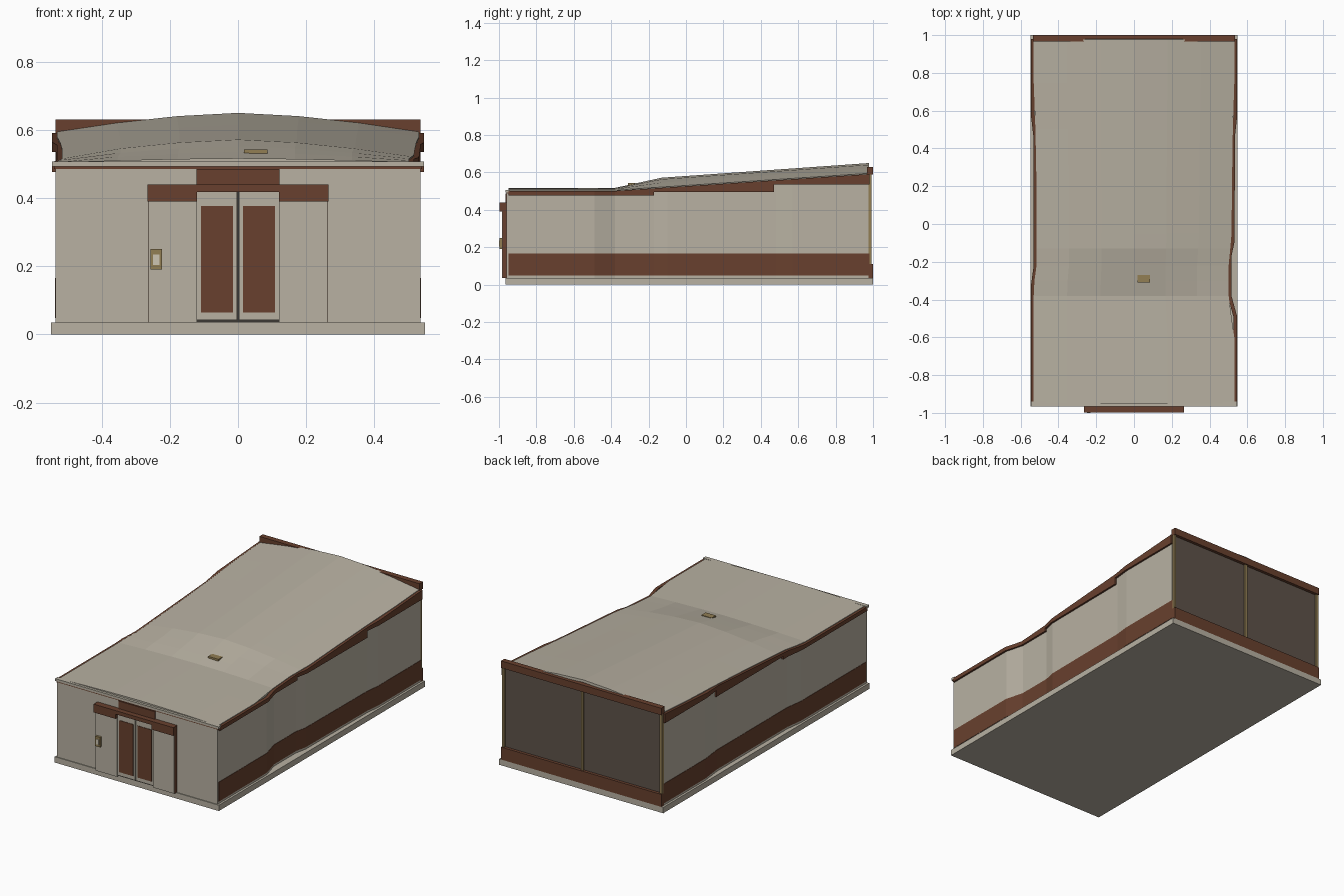
import bpy
import bmesh

cube = bpy.data.objects.get("Cube")
if cube:
    bpy.data.objects.remove(cube, do_unlink=True)


def material(name, rgb):
    linear = [((c / 255 + 0.055) / 1.055) ** 2.4 for c in rgb]
    m = bpy.data.materials.new(name)
    m.use_nodes = True
    m.diffuse_color = (*linear, 1)
    m.node_tree.nodes["Principled BSDF"].inputs["Base Color"].default_value = (*linear, 1)
    return m


BEIGE = material("beige render", (184, 177, 162))
BROWN = material("brown trim", (104, 64, 46))
GLASS = material("dark brown glass", (94, 83, 74))
TAN = material("tan metal", (146, 126, 84))
PALE = material("pale plate", (205, 197, 178))
DARK = material("dark gap", (60, 56, 52))


def finish(name, bm, mat):
    bmesh.ops.recalc_face_normals(bm, faces=bm.faces)
    mesh = bpy.data.meshes.new(name)
    bm.to_mesh(mesh)
    bm.free()
    mesh.materials.append(mat)
    obj = bpy.data.objects.new(name, mesh)
    bpy.context.collection.objects.link(obj)
    return obj


def box(name, mat, x, y, z):
    bm = bmesh.new()
    bmesh.ops.create_cube(bm, size=1)
    for v in bm.verts:
        v.co = [(r[0] + r[1]) / 2 + c * (r[1] - r[0]) for r, c in zip((x, y, z), v.co)]
    return finish(name, bm, mat)


def interp(table, t):
    """Straight-line lookup in a short profile."""
    if t <= table[0][0]:
        return table[0][1]
    for (a, p), (b, q) in zip(table, table[1:]):
        if t <= b:
            return p + (q - p) * (t - a) / (b - a)
    return table[-1][1]


# Plan outline of each side wall as (y, distance from centre line)
SIDES = {
    1: [(-0.95, 0.535), (-0.49, 0.535), (-0.38, 0.505), (-0.17, 0.505),
        (-0.1, 0.52), (0.48, 0.525), (0.57, 0.535), (0.98, 0.535)],
    -1: [(-0.95, 0.535), (-0.33, 0.535), (-0.22, 0.52), (0.45, 0.52),
         (0.58, 0.535), (0.98, 0.535)],
}
EAVE = [(-0.95, 0.505), (-0.38, 0.505), (0.98, 0.595)]
CROWN = [(-0.95, 0.012), (-0.38, 0.012), (-0.13, 0.05), (0.98, 0.055)]


def strip(name, mat, side, y0, y1, out, thick, low, high):
    """Solid strip that follows the wavy side outline."""
    ys = {y for y, _ in SIDES[side] + EAVE if y0 < y < y1} | {y0, y1}
    bm = bmesh.new()
    rings = []
    for y in sorted(ys):
        x = interp(SIDES[side], y) + out
        top = high(y)
        ring = [(x, low), (x, top), (x - thick, top), (x - thick, low)]
        rings.append([bm.verts.new((side * px, y, pz)) for px, pz in ring])
    for a, b in zip(rings, rings[1:]):
        for i in range(4):
            j = (i + 1) % 4
            bm.faces.new((a[i], a[j], b[j], b[i]))
    bm.faces.new(rings[0])
    bm.faces.new(rings[-1])
    return finish(name, bm, mat)


# Base slab
box("base_slab", BEIGE, (-0.548, 0.548), (-0.965, 1.0), (0, 0.035))

# Side walls, lower bands and stepped fascias
for side, label in ((1, "left"), (-1, "right")):
    strip(label + "_wall", BEIGE, side, -0.95, 0.975, 0, 0.03, 0.035,
          lambda y: interp(EAVE, y) - 0.012)
    strip(label + "_lower_band", BROWN, side, -0.95, 0.98, 0.002, 0.01, 0.048,
          lambda y: 0.165)
    steps = ((-0.95, -0.17, 0.477), (-0.17, 0.47, 0.495), (0.47, 0.98, 0.535))
    for i, (y0, y1, low) in enumerate(steps):
        strip(f"{label}_fascia_{i + 1}", BROWN, side, y0, y1, 0.011, 0.02, low,
              lambda y: interp(EAVE, y) - 0.004)

# Crowned roof sheet
bm = bmesh.new()
rows = []
for y in (-0.95, -0.6, -0.38, -0.3, -0.22, -0.13, -0.05, 0.2, 0.5, 0.75, 0.978):
    row = []
    for i in range(-3, 4):
        f = i / 3
        x = f * (interp(SIDES[1 if f > 0 else -1], y) - 0.004)
        z = interp(EAVE, y) + interp(CROWN, y) * (1 - abs(f) ** 1.6)
        row.append(bm.verts.new((x, y, z)))
    rows.append(row)
for a, b in zip(rows, rows[1:]):
    for i in range(6):
        bm.faces.new((a[i], a[i + 1], b[i + 1], b[i]))
roof = finish("roof", bm, BEIGE)
solid = roof.modifiers.new("thickness", "SOLIDIFY")
solid.thickness = 0.015
solid.offset = -1
if roof.data.polygons[0].normal.z < 0:
    roof.data.flip_normals()

# Roof vent
box("roof_vent", TAN, (0.018, 0.086), (-0.31, -0.27), (0.52, 0.542))

# Front wall with trim and coping
box("front_wall", BEIGE, (-0.535, 0.535), (-0.96, -0.94), (0.035, 0.486))
box("front_trim", BROWN, (-0.54, 0.54), (-0.96, -0.94), (0.486, 0.493))
box("front_coping", BEIGE, (-0.546, 0.546), (-0.965, -0.94), (0.493, 0.507))

# Entrance surround, mirrored left and right
for s, label in ((1, "left"), (-1, "right")):
    def span(a, b):
        return tuple(sorted((s * a, s * b)))
    box(label + "_entrance_panel", BEIGE, span(0.12, 0.262), (-0.983, -0.955), (0.035, 0.39))
    box(label + "_panel_edge", BROWN, span(0.262, 0.264), (-0.982, -0.96), (0.035, 0.39))
    box(label + "_lintel", BROWN, span(0.12, 0.266), (-0.997, -0.955), (0.39, 0.44))
    box(label + "_door", BEIGE, span(0.003, 0.12), (-0.976, -0.955), (0.042, 0.418))
    box(label + "_door_pane", BROWN, span(0.015, 0.108), (-0.979, -0.97), (0.065, 0.377))
box("centre_lintel", BROWN, (-0.12, 0.12), (-0.997, -0.955), (0.418, 0.44))
box("upper_lintel", BROWN, (-0.122, 0.122), (-0.966, -0.95), (0.44, 0.486))
box("door_threshold", DARK, (-0.12, 0.12), (-0.968, -0.955), (0.035, 0.042))
box("door_gap", DARK, (-0.003, 0.003), (-0.968, -0.955), (0.042, 0.418))

# Small wall plaque beside the entrance
box("plaque_frame", TAN, (-0.256, -0.223), (-0.997, -0.98), (0.19, 0.25))
box("plaque_plate", PALE, (-0.249, -0.23), (-1.0, -0.993), (0.204, 0.235))

# Glazed back wall with posts, plinth and parapet
box("back_glass", GLASS, (-0.53, 0.53), (0.97, 0.982), (0.1, 0.6))
box("back_plinth", BROWN, (-0.535, 0.535), (0.975, 1.0), (0.035, 0.11))
box("back_parapet", BROWN, (-0.535, 0.535), (0.967, 1.0), (0.588, 0.63))
for x, label in ((-0.527, "right"), (0, "middle"), (0.527, "left")):
    box(label + "_back_post", TAN, (x - 0.008, x + 0.008), (0.976, 0.992), (0.11, 0.588))
